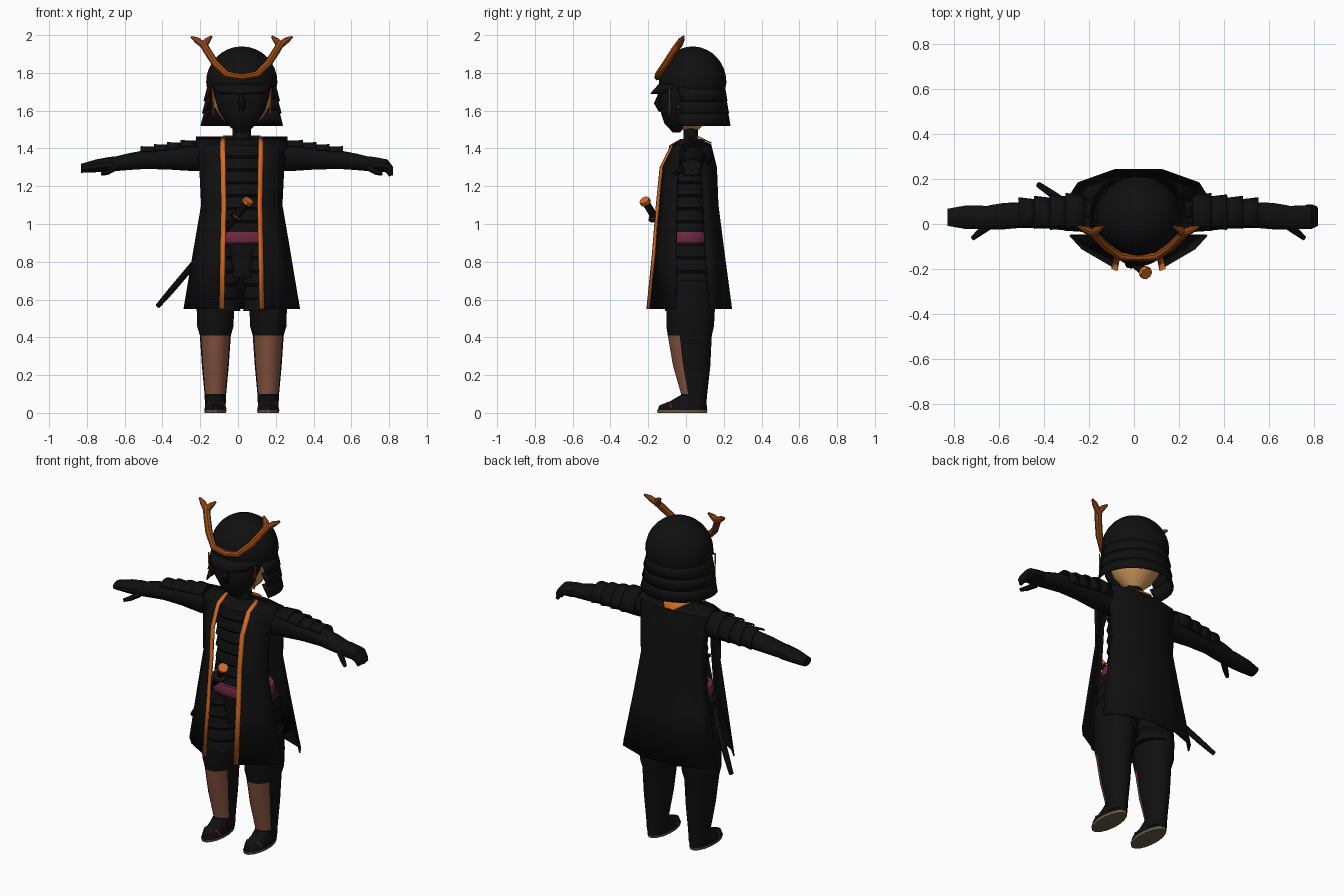
import bpy, bmesh, math
from mathutils import Vector

if "Cube" in bpy.data.objects:
    bpy.data.objects.remove(bpy.data.objects["Cube"])

CX = 0.02  # body centre line
SIDES = ((1, "left"), (-1, "right"))


def material(name, rgb):
    m = bpy.data.materials.new(name)
    m.use_nodes = True
    m.diffuse_color = (*rgb, 1)
    m.node_tree.nodes["Principled BSDF"].inputs["Base Color"].default_value = (*rgb, 1)
    return m


BLACK = material("black", (0.005, 0.005, 0.005))
ORANGE = material("orange trim", (0.65, 0.15, 0.02))
HORN = material("horn brown", (0.32, 0.07, 0.008))
SKIN = material("skin tan", (0.6, 0.3, 0.1))
SHIN = material("shin brown", (0.24, 0.09, 0.05))
SASH = material("sash plum", (0.16, 0.022, 0.06))
SOLE = material("sole grey brown", (0.14, 0.11, 0.07))


def finish(ob, angle=40):
    bpy.ops.object.select_all(action="DESELECT")
    ob.select_set(True)
    bpy.context.view_layer.objects.active = ob
    bpy.ops.object.shade_smooth_by_angle(angle=math.radians(angle))
    return ob


def build(name, bm, mats):
    bmesh.ops.recalc_face_normals(bm, faces=bm.faces)
    me = bpy.data.meshes.new(name)
    bm.to_mesh(me)
    bm.free()
    for m in mats:
        me.materials.append(m)
    ob = bpy.data.objects.new(name, me)
    bpy.context.collection.objects.link(ob)
    return finish(ob)


def loft(name, rings, mats, axis="z", n=16, rule=None):
    """Ellipse sections (position, centre a, centre b, radius a, radius b)."""
    bm = bmesh.new()
    loops = []
    for p, a, b, ra, rb in rings:
        loop = []
        for i in range(n):
            t = math.tau * (i + 0.5) / n
            u, v = a + ra * math.cos(t), b + rb * math.sin(t)
            loop.append(bm.verts.new((u, v, p) if axis == "z" else (p, u, v)))
        loops.append(loop)
    for lo, hi in zip(loops, loops[1:]):
        for i in range(n):
            j = (i + 1) % n
            bm.faces.new((lo[i], lo[j], hi[j], hi[i]))
    bm.faces.new(loops[0])
    bm.faces.new(loops[-1])
    bmesh.ops.recalc_face_normals(bm, faces=bm.faces)
    if rule:
        for f in bm.faces:
            f.material_index = int(rule(f.calc_center_median(), f.normal))
    return build(name, bm, mats)


def sheet(name, rows, mat, thick=0.008):
    bm = bmesh.new()
    grid = [[bm.verts.new(p) for p in row] for row in rows]
    for r0, r1 in zip(grid, grid[1:]):
        for i in range(len(r0) - 1):
            bm.faces.new((r0[i], r0[i + 1], r1[i + 1], r1[i]))
    ob = build(name, bm, [mat])
    mod = ob.modifiers.new("thickness", "SOLIDIFY")
    mod.thickness = thick
    mod.offset = 0
    return ob


def tube(name, pts, mat):
    """Round bar through points (x, y, z, radius)."""
    cu = bpy.data.curves.new(name, "CURVE")
    cu.dimensions = "3D"
    cu.bevel_depth = 1
    cu.bevel_resolution = 2
    cu.use_fill_caps = True
    sp = cu.splines.new("POLY")
    sp.points.add(len(pts) - 1)
    for q, (x, y, z, r) in zip(sp.points, pts):
        q.co = (x, y, z, 1)
        q.radius = r
    cu.materials.append(mat)
    ob = bpy.data.objects.new(name, cu)
    bpy.context.collection.objects.link(ob)
    bpy.ops.object.select_all(action="DESELECT")
    ob.select_set(True)
    bpy.context.view_layer.objects.active = ob
    bpy.ops.object.convert(target="MESH")
    return finish(bpy.context.object)


def lames(z0, z1, count, a, b, ra, rb, step):
    """Overlapping armour bands, each flaring toward its lower edge."""
    rings = []
    h = (z1 - z0) / count
    for i in range(count):
        z = z0 + i * h
        rings += [(z, a, b, ra + step, rb + step), (z + h * 0.8, a, b, ra, rb)]
    return rings


# Torso, sash and neck
loft("chest_armor", lames(0.95, 1.43, 7, CX, 0.015, 0.15, 0.105, 0.012)
     + [(1.45, CX, 0.03, 0.12, 0.06)], [BLACK])
loft("sash", [(0.9, CX, 0.015, 0.19, 0.135), (0.93, CX, 0.015, 0.2, 0.145),
              (0.96, CX, 0.015, 0.19, 0.135)], [SASH])
loft("hips", [(0.72, CX, 0.02, 0.12, 0.1), (0.92, CX, 0.015, 0.18, 0.12)], [BLACK])
loft("neck", [(1.42, CX, 0.025, 0.05, 0.04), (1.58, CX, 0.025, 0.05, 0.04)], [BLACK])

# Sleeveless coat: front panels (z, inner x, y, middle x, y, outer x, y)
front = [(1.46, .09, .02, .16, .02, .24, .03), (1.42, .09, -.07, .16, -.06, .24, -.02),
         (1.3, .088, -.13, .16, -.1, .222, -.04), (1.1, .085, -.15, .16, -.105, .212, -.05),
         (.85, .09, -.17, .19, -.115, .255, -.05), (.55, .095, -.2, .25, -.11, .305, -.05)]
for s, side in SIDES:
    sheet(side + "_coat_front",
          [[(CX + s * r[k], r[k + 1], r[0]) for k in (1, 3, 5)] for r in front], BLACK)
    sheet(side + "_coat_trim",
          [[(CX + s * (r[1] - 0.002), r[2] - 0.006, r[0]),
            (CX + s * (r[1] + 0.024), r[2] + 0.004, r[0])] for r in front], ORANGE)

# Coat back (z, centre y, outer x, outer y)
back = [(1.46, .04, .24, .03), (1.42, .13, .24, .07), (1.3, .16, .222, .08),
        (1.1, .168, .212, .09), (.85, .2, .255, .1), (.55, .24, .305, .125)]
sheet("coat_back", [[(CX + x * f, y + (yo - y) * g, z)
                     for f, g in ((-1, 1), (-.88, .5), (-.35, 0), (.35, 0), (.88, .5), (1, 1))]
                    for z, y, x, yo in back], BLACK)
sheet("collar_lining", [[(CX - w, y, z), (CX + w, y, z)]
                        for w, y, z in ((.1, .055, 1.466), (.03, .135, 1.428))], ORANGE)

# Legs, thigh armour, sandals
for s, side in SIDES:
    x = CX + s * 0.14
    loft(side + "_leg", [(.03, x, .045, .055, .062), (.1, x, .043, .058, .07),
                         (.25, x, .03, .072, .1), (.41, x, .02, .083, .118),
                         (.46, x, .022, .098, .128), (.56, x, .025, .1, .13),
                         (.7, x, .02, .1, .12)], [BLACK, SHIN], n=20,
         rule=lambda c, n: .1 < c.z < .41 and n.y < -0.45)
    loft(side + "_thigh_armor", lames(.54, .9, 5, CX + s * .115, .02, .1, .125, .01), [BLACK])
    loft(side + "_sole", [(0, x, -.02, .058, .133), (.014, x, -.02, .06, .136)], [SOLE])
    loft(side + "_foot", [(.014, x, -.02, .058, .133), (.04, x, -.015, .056, .128),
                          (.062, x, .01, .05, .095), (.1, x, .04, .05, .06)], [BLACK])
    tube(side + "_sandal_strap", [(x + dx, y, z, .008) for dx, y, z in
                                  ((-.052, -.075, .02), (-.04, -.08, .047), (0, -.095, .051),
                                   (.04, -.08, .047), (.052, -.075, .02))], SASH)

# Arms, shoulder plates and hands
for s, side in SIDES:
    tip = 0.80 if s > 0 else 0.85
    droop = 0.03 if s > 0 else 0
    loft(side + "_arm", [(CX + s * x, y, z, ry, rz) for x, y, z, ry, rz in
                         ((.15, .03, 1.36, .07, .08), (.28, .035, 1.36, .07, .08),
                          (.4, .04, 1.35, .062, .062), (.52, .04, 1.34, .058, .05),
                          (.6, .035, 1.33, .06, .045), (.66, .03, 1.32, .055, .04),
                          (.7, .03, 1.31, .045, .032))], [BLACK], axis="x")
    loft(side + "_hand", [(CX + s * x, .03, z, ry, rz) for x, z, ry, rz in
                          ((.64, 1.325, .045, .036), (.7, 1.315, .055, .04),
                           (.77, 1.308, .055, .034),
                           (tip, 1.295 - droop / 2, .04, .024))], [BLACK], axis="x", n=10)
    tube(side + "_thumb", [(CX + s * x, y, z, r) for x, y, z, r in
                           ((.67, -.01, 1.3, .018), (.71, -.04, 1.275, .015),
                            (.74, -.065, 1.265, .01))], BLACK)
    if s > 0:
        for k in range(3):
            tube(side + "_finger", [(.77, k * .035, 1.3, .018), (.795, k * .035, 1.285, .017),
                                    (.81, k * .035, 1.255, .01)], BLACK)
    for i in range(4):
        rows = []
        for x, grow in ((.24 + i * .07, 0), (.325 + i * .07, .018)):
            zc, r = 1.36 - (x - .24) * .07, .082 - (x - .24) * .09 + grow
            rows.append([(CX + s * x, .042 + r * math.cos(math.radians(a)),
                          zc + r * .95 * math.sin(math.radians(a))) for a in range(-20, 141, 20)])
        sheet(side + "_shoulder_plate", rows, BLACK)

# Head, mask and helmet
loft("head", [(1.5, CX, .025, .045, .045), (1.56, CX, .02, .11, .1), (1.62, CX, .02, .15, .13),
              (1.75, CX, .02, .16, .14)], [SKIN])
loft("face_mask", [(1.485, CX, -.05, .03, .02), (1.53, CX, -.055, .08, .06),
                   (1.6, CX, -.05, .125, .088), (1.68, CX, -.04, .15, .1),
                   (1.76, CX, -.03, .15, .1)], [BLACK])
tube("mask_nose", [(CX, -.13, 1.7, .012), (CX, -.15, 1.64, .02), (CX, -.13, 1.6, .015)], BLACK)
dome = [(1.7, CX, .035, .182, .172)]
dome += [(1.75 + .19 * math.sin(t), CX, .035, .19 * math.cos(t), .18 * math.cos(t))
         for t in (math.radians(a) for a in range(0, 90, 11))]
loft("helmet_dome", dome, [BLACK], n=28)


def arc(r, ry, z, start, end, steps=18):
    angles = [math.radians(start + (end - start) * i / steps) for i in range(steps + 1)]
    return [(CX + r * math.cos(t), .03 + ry * math.sin(t), z) for t in angles]


sheet("helmet_brim", [arc(.18, .17, 1.74, 205, 335), arc(.17, .215, 1.69, 225, 315)], BLACK)
for i in range(3):
    z, g = 1.73 - i * .065, i * .008
    sheet("neck_guard_band", [arc(.178 + g, .172 + g, z, -25, 205),
                              arc(.2 + g, .186 + g, z - .08, -18, 198)], BLACK)
for s, side in SIDES:
    tube(side + "_helmet_cord", [(CX + s * .155, -.085, 1.72, .004),
                                 (CX + s * .15, -.09, 1.58, .004)], ORANGE)

# Antler crest
half = [(.08, -.145, 1.792, .019), (.14, -.105, 1.85, .02),
        (.185, -.06, 1.92, .02), (.205, -.035, 1.955, .02)]
tube("antler_band", [(CX - x, y, z, r) for x, y, z, r in reversed(half)]
     + [(CX, -.15, 1.777, .017)] + [(CX + x, y, z, r) for x, y, z, r in half], HORN)
for s, side in SIDES:
    for label, x, z in (("outer", .268, 1.99), ("inner", .16, 1.993)):
        tube(side + "_antler_" + label + "_prong",
             [(CX + s * .2, -.04, 1.945, .019),
              (CX + s * (.205 + (x - .205) * .5), -.025, 1.972, .017),
              (CX + s * x, -.012, z, .006)], HORN)

# Sword at the waist
tube("scabbard", [(-.015, -.165, 1.03, .017), (-.1, -.085, .935, .018), (-.25, .055, .77, .018),
                  (-.36, .13, .64, .017), (-.425, .175, .565, .013)], BLACK)
pommel, guard = Vector((.055, -.22, 1.125)), Vector((-.01, -.165, 1.035))
for label, t0, t1, r, m in (("sword_guard", -.04, .04, .036, BLACK),
                            ("sword_collar", .06, .1, .022, ORANGE),
                            ("sword_grip", 0, .9, .02, BLACK),
                            ("sword_pommel", .85, 1.02, .029, ORANGE)):
    tube(label, [(*guard.lerp(pommel, t), r) for t in (t0, t1)], m)
